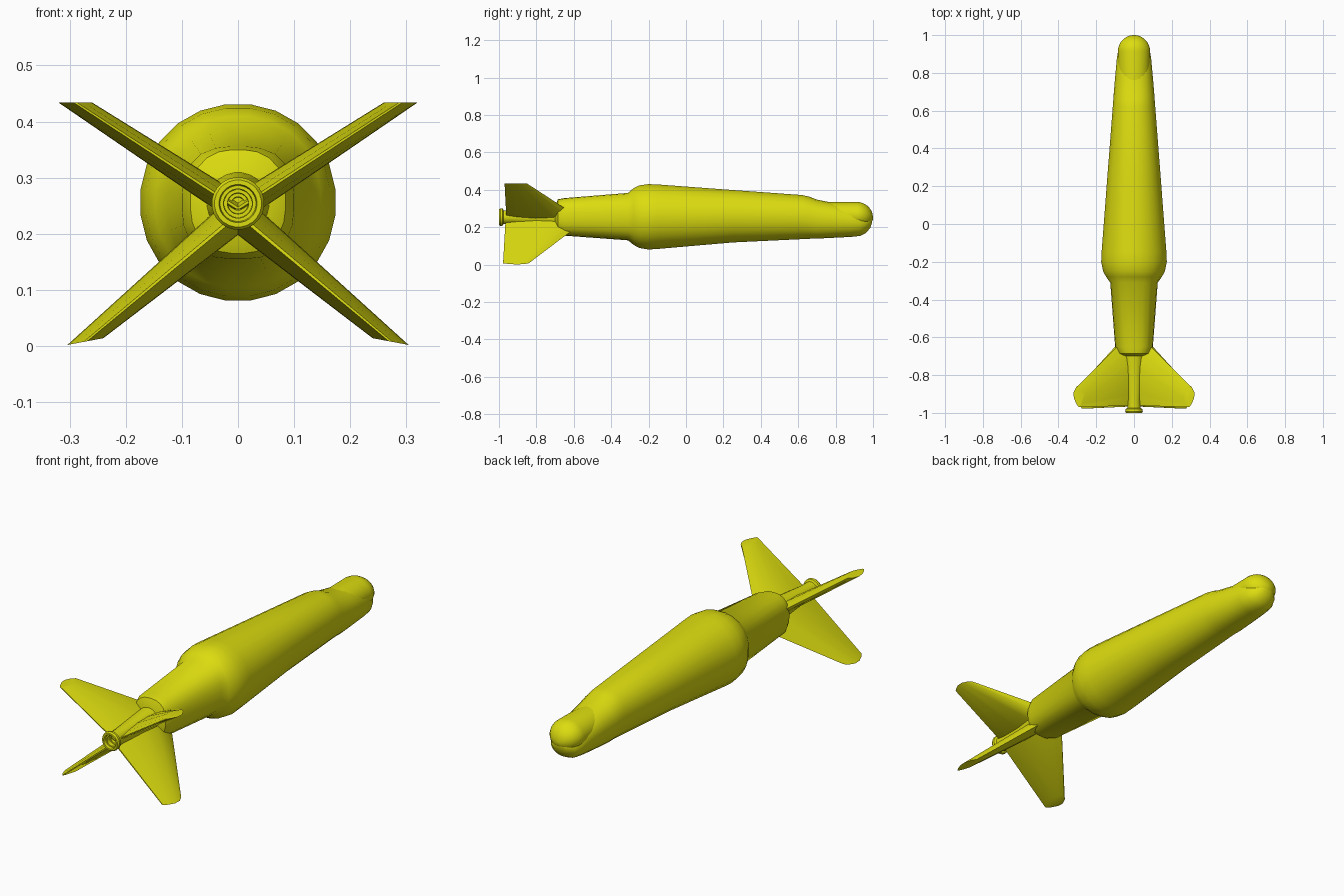
import bpy, bmesh, math
from mathutils import Vector

if "Cube" in bpy.data.objects:
    bpy.data.objects.remove(bpy.data.objects["Cube"])

yellow = bpy.data.materials.new("bright yellow")
yellow.diffuse_color = (0.72, 0.72, 0.005, 1)
yellow.use_nodes = True
yellow.node_tree.nodes["Principled BSDF"].inputs["Base Color"].default_value = yellow.diffuse_color


def finish(name, bm, angle=35):
    bmesh.ops.recalc_face_normals(bm, faces=bm.faces)
    me = bpy.data.meshes.new(name)
    bm.to_mesh(me)
    bm.free()
    me.materials.append(yellow)
    me.shade_smooth()
    me.set_sharp_from_angle(angle=math.radians(angle))
    ob = bpy.data.objects.new(name, me)
    bpy.context.collection.objects.link(ob)
    return ob


def loft(name, rings, caps=True, angle=35):
    """Skin a list of equal-length point rings."""
    bm = bmesh.new()
    loops = [[bm.verts.new(p) for p in r] for r in rings]
    n = len(loops[0])
    for a, b in zip(loops, loops[1:]):
        for i in range(n):
            j = (i + 1) % n
            bm.faces.new((a[i], a[j], b[j], b[i]))
    if caps:
        bm.faces.new(loops[0])
        bm.faces.new(loops[-1])
    return finish(name, bm, angle)


def section(y, top, bottom, half_w, power=2.0, n=24):
    """Superellipse cross-section with a flat facet on top and bottom."""
    pts = []
    for i in range(n):
        a = 2 * math.pi * (i + 0.5) / n
        s, c = math.sin(a), math.cos(a)
        k = 1 / (abs(s) ** power + abs(c) ** power) ** (1 / power)
        pts.append(Vector((half_w * k * c, y,
                           (top + bottom) / 2 + (top - bottom) / 2 * k * s)))
    return pts


# Hull: squarish tail, round shoulder, long taper to a lowered front
stations = [
    (-0.70, 0.310, 0.200, 0.055, 2.2), (-0.685, 0.350, 0.165, 0.085, 2.5),
    (-0.65, 0.356, 0.155, 0.100, 2.7), (-0.31, 0.384, 0.130, 0.126, 2.5),
    (-0.28, 0.410, 0.105, 0.148, 2.2), (-0.25, 0.425, 0.088, 0.165, 2.1),
    (-0.20, 0.432, 0.080, 0.175, 2.05), (-0.15, 0.430, 0.083, 0.173, 2.05),
    (0.25, 0.400, 0.118, 0.142, 2.1), (0.62, 0.373, 0.136, 0.113, 2.2),
    (0.66, 0.364, 0.138, 0.110, 2.2), (0.70, 0.348, 0.139, 0.107, 2.3),
    (0.78, 0.332, 0.143, 0.100, 2.3), (0.88, 0.312, 0.148, 0.091, 2.2),
    (0.93, 0.290, 0.153, 0.082, 2.1), (0.96, 0.270, 0.168, 0.066, 2.0),
    (0.985, 0.258, 0.195, 0.040, 2.0), (0.995, 0.250, 0.225, 0.015, 2.0),
]
loft("hull", [section(*s) for s in stations])

# Seeker dome: a capsule sunk in the lowered front
r, zc = 0.086, 0.25
dome = [section(0.68, zc + r, zc - 0.06, 0.08)]
for i in range(9):
    a = math.radians(i * 11)
    q = r * math.cos(a)
    dome.append(section(0.914 + r * math.sin(a), zc + q, zc - q * 0.7, q))
loft("nose_dome", dome)

# Tail pipe with flange and stepped nozzle recess (radius, y)
profile = [(0.058, -0.66), (0.054, -0.72), (0.036, -0.93), (0.036, -0.975),
           (0.046, -0.98), (0.047, -0.992), (0.042, -1.0), (0.034, -1.0),
           (0.032, -0.985), (0.026, -0.985), (0.025, -0.965), (0.019, -0.965),
           (0.018, -0.945), (0.012, -0.945), (0.011, -0.925), (0.004, -0.925)]
loft("tail_pipe", [section(y, 0.254 + q, 0.254 - q, q) for q, y in profile])


def fin_ring(x, z, lead, trail, ox, oz):
    """Lens-shaped fin section: (chord fraction, thickness fraction)."""
    shape = [(0, 0), (0.12, 0.55), (0.35, 1), (0.6, 0.95), (0.85, 0.5),
             (1, 0.1), (1, -0.1), (0.85, -0.5), (0.6, -0.95), (0.35, -1),
             (0.12, -0.55)]
    return [Vector((x + ox * t, lead + (trail - lead) * c, z + oz * t))
            for c, t in shape]


# Four swept tail fins, mirrored left and right
fins = {
    "upper": [(0, 0.245, -0.56, -0.96, -0.038, 0.004),
              (0.29, 0.434, -0.85, -0.97, -0.03, 0)],
    "lower": [(0, 0.235, -0.54, -0.965, 0.036, 0.01),
              (0.272, 0.008, -0.84, -0.978, 0.032, -0.006)],
}
for level, (root, tip) in fins.items():
    for side, sx in (("right", 1), ("left", -1)):
        rings = [fin_ring(*root), fin_ring(*tip)]
        for ring in rings:
            for p in ring:
                p.x *= sx
        loft(f"{level}_{side}_fin", rings, angle=40)
